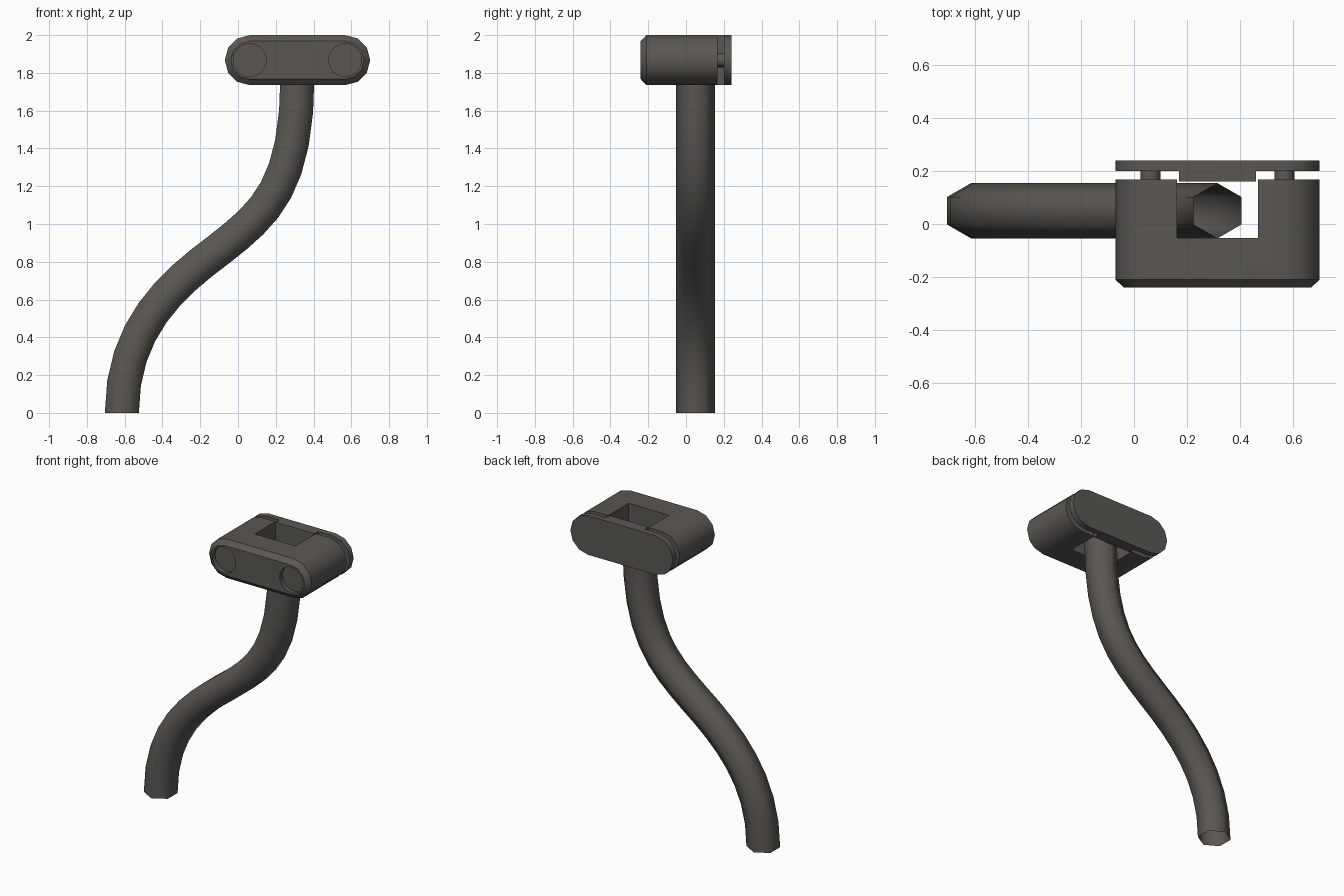
import bpy, bmesh, math
from mathutils import Vector

if "Cube" in bpy.data.objects:
    bpy.data.objects.remove(bpy.data.objects["Cube"])

mat = bpy.data.materials.new("dark warm grey")
mat.diffuse_color = (0.105, 0.097, 0.086, 1)
mat.use_nodes = True
mat.node_tree.nodes["Principled BSDF"].inputs["Base Color"].default_value = mat.diffuse_color

ZC, R = 1.8675, 0.1325          # clamp centre height and end radius
XA, XB = 0.0625, 0.5675         # centres of the two rounded ends


def make(name, bm, angle=35):
    bmesh.ops.recalc_face_normals(bm, faces=bm.faces)
    me = bpy.data.meshes.new(name)
    bm.to_mesh(me)
    bm.free()
    ob = bpy.data.objects.new(name, me)
    bpy.context.collection.objects.link(ob)
    me.materials.append(mat)
    smooth(ob, angle)
    return ob


def smooth(ob, angle):
    bpy.ops.object.select_all(action='DESELECT')
    ob.select_set(True)
    bpy.context.view_layer.objects.active = ob
    bpy.ops.object.shade_smooth_by_angle(angle=math.radians(angle))


def loft(rings, caps=True):
    """Skin a list of equal-sized closed rings."""
    bm = bmesh.new()
    vs = [[bm.verts.new(p) for p in ring] for ring in rings]
    for a, b in zip(vs, vs[1:]):
        for i in range(len(a)):
            j = (i + 1) % len(a)
            bm.faces.new((a[i], a[j], b[j], b[i]))
    if caps:
        bm.faces.new(vs[0])
        bm.faces.new(vs[-1])
    return bm


def stadium(y, r):
    pts = []
    for cx, start in ((XB, -90), (XA, 90)):
        for k in range(7):
            a = math.radians(start + 30 * k)
            pts.append((cx + r * math.cos(a), y, ZC + r * math.sin(a)))
    return pts


def disc(cx, y, r, n):
    return [(cx + r * math.cos(2 * math.pi * k / n), y,
             ZC + r * math.sin(2 * math.pi * k / n)) for k in range(n)]


def box(x0, x1, y0, y1, z0, z1):
    return loft([[(x0, y0, z), (x1, y0, z), (x1, y1, z), (x0, y1, z)]
                 for z in (z0, z1)])


def cut(ob, cutter):
    mod = ob.modifiers.new("cut", 'BOOLEAN')
    mod.operation, mod.solver, mod.object = 'DIFFERENCE', 'EXACT', cutter
    bpy.ops.object.select_all(action='DESELECT')
    ob.select_set(True)
    bpy.context.view_layer.objects.active = ob
    bpy.ops.object.modifier_apply(modifier="cut")
    bpy.data.objects.remove(cutter)


# Clamp block with chamfered front, a through slot and two bolt recesses
block = make("clamp_block", loft([stadium(-0.24, R - 0.032),
                                  stadium(-0.21, R), stadium(0.167, R)]))
cut(block, make("slot_cutter", box(0.163, 0.467, -0.052, 0.3, 1.6, 2.2)))
for cx in (XA, XB):
    cut(block, make("recess_cutter",
                    loft([disc(cx, y, 0.087, 24) for y in (-0.3, -0.21)])))
smooth(block, 50)

# Back plate with a tongue that fits in the slot, and two bolts
make("back_plate", loft([stadium(0.2, R), stadium(0.24, R)]))
make("plate_tongue", box(0.17, 0.46, 0.16, 0.202, ZC - R, ZC + R))
for side, cx in (("left", XA), ("right", XB)):
    make(side + "_bolt", loft([disc(cx, y, 0.038, 16) for y in (0.15, 0.205)]))


# Hollow six-sided tube swept along an S of two Bezier arcs
def bezier(p, t):
    u = 1 - t
    w = (u**3, 3 * u * u * t, 3 * u * t * t, t**3)
    d = (-3 * u * u, 3 * u * u - 6 * u * t, 6 * u * t - 3 * t * t, 3 * t * t)
    return (sum((Vector(q) * k for q, k in zip(p, w)), Vector((0, 0))),
            sum((Vector(q) * k for q, k in zip(p, d)), Vector((0, 0))).normalized())


lower = ((-0.615, 0), (-0.615, 0.45), (-0.35, 0.68), (-0.1, 0.865))
upper = ((-0.1, 0.865), (0.15, 1.06), (0.315, 1.2), (0.315, 1.8))
path = [bezier(lower, i / 8) for i in range(8)] + [bezier(upper, i / 8) for i in range(9)]
rings = []
for c, t in path:
    ring = []
    for k in range(6):
        a = math.radians(60 * k)
        n = 0.104 * math.sin(a)
        ring.append((c.x + t.y * n, 0.05 + 0.104 * math.cos(a), c.y - t.x * n))
    rings.append(ring)
make("curved_tube", loft(rings, caps=False), 80)
